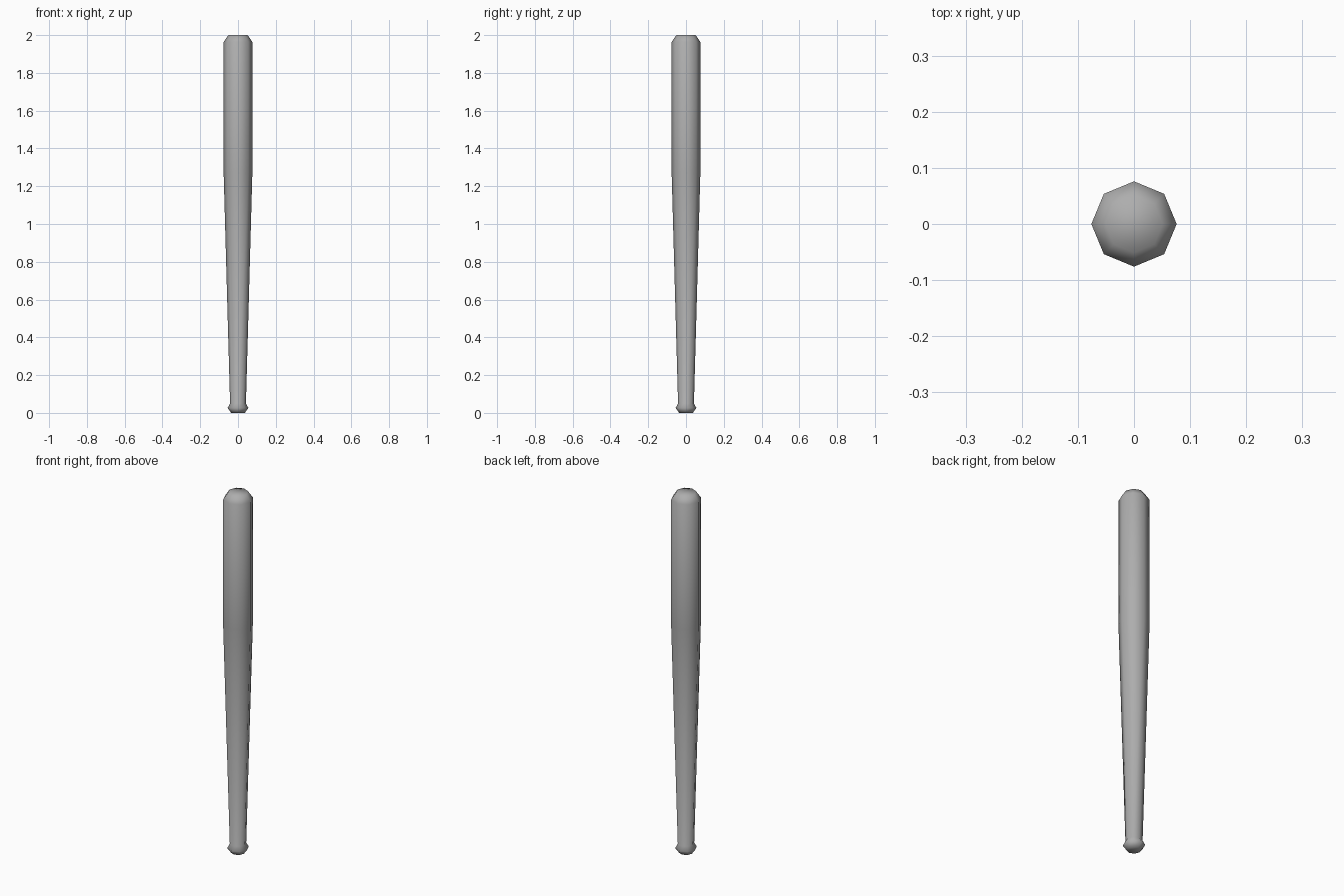
import bpy, bmesh
from math import cos, sin, tau

if "Cube" in bpy.data.objects:
    bpy.data.objects.remove(bpy.data.objects["Cube"])

SIDES = 8
# (radius, height) from the knob end up to the barrel tip
PROFILE = [(0.036, 0.0), (0.055, 0.026), (0.042, 0.05),
           (0.076, 1.27), (0.076, 1.964), (0.051, 2.0)]

# Bat body: lathe the profile around z
bm = bmesh.new()
rings = [[bm.verts.new((r * cos(tau * i / SIDES), r * sin(tau * i / SIDES), z))
          for i in range(SIDES)] for r, z in PROFILE]
for low, high in zip(rings, rings[1:]):
    for i in range(SIDES):
        j = (i + 1) % SIDES
        bm.faces.new((low[i], low[j], high[j], high[i]))

# End caps
bm.faces.new(rings[0][::-1])
bm.faces.new(rings[-1])

# Smooth shading throughout
for face in bm.faces:
    face.smooth = True
mesh = bpy.data.meshes.new("bat")
bm.to_mesh(mesh)
bm.free()

# Dark grey finish
grey = bpy.data.materials.new("dark_grey")
grey.diffuse_color = (0.42, 0.42, 0.42, 1.0)
grey.use_nodes = True
grey.node_tree.nodes["Principled BSDF"].inputs["Base Color"].default_value = grey.diffuse_color
mesh.materials.append(grey)
bat = bpy.data.objects.new("bat", mesh)
bpy.context.collection.objects.link(bat)
